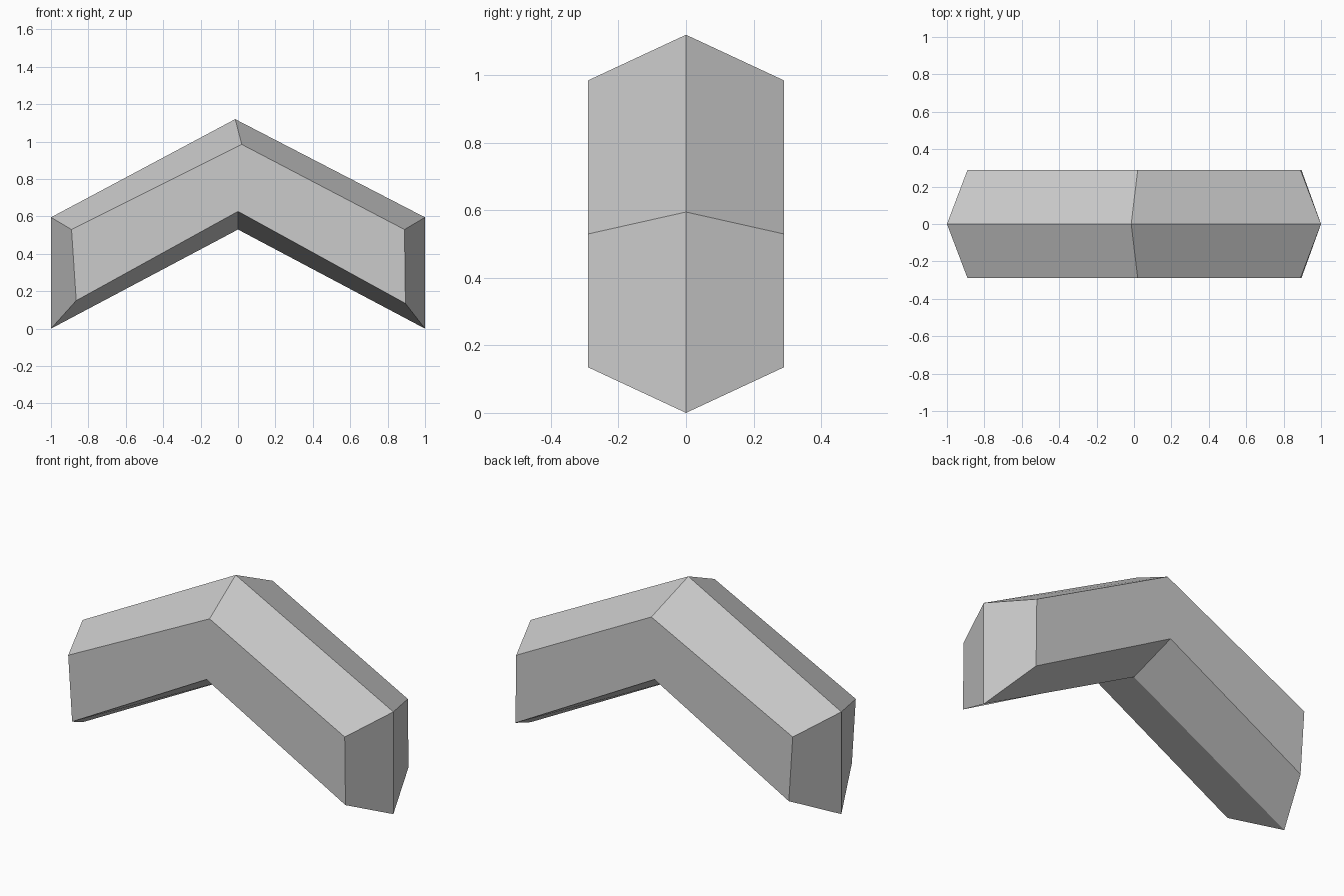
import bpy
import bmesh

# Remove the default object
cube = bpy.data.objects.get("Cube")
if cube:
    bpy.data.objects.remove(cube, do_unlink=True)

# Single flat colour
grey = bpy.data.materials.new("light_grey")
colour = (0.6, 0.6, 0.6, 1.0)
grey.diffuse_color = colour
grey.use_nodes = True
grey.node_tree.nodes["Principled BSDF"].inputs["Base Color"].default_value = colour

HALF_DEPTH = 0.29

# Stations along the chevron: ridge, shoulder, hip and keel as (x, z)
stations = [
    ((-1.0, 0.595), (-0.89, 0.53), (-0.865, 0.15), (-1.0, 0.0)),
    ((-0.015, 1.12), (0.02, 0.985), (0.0, 0.627), (0.0, 0.53)),
    ((1.0, 0.595), (0.89, 0.53), (0.895, 0.135), (1.0, 0.0)),
]


def add_ring(bm, ridge, shoulder, hip, keel):
    """Six-sided section, running from ridge down the front and up the back."""
    section = [(ridge, 0), (shoulder, -1), (hip, -1),
               (keel, 0), (hip, 1), (shoulder, 1)]
    return [bm.verts.new((p[0], side * HALF_DEPTH, p[1])) for p, side in section]


bm = bmesh.new()
rings = [add_ring(bm, *s) for s in stations]

# Long sides of both arms
for a, b in zip(rings, rings[1:]):
    for i in range(6):
        j = (i + 1) % 6
        bm.faces.new((a[i], a[j], b[j], b[i]))

# Wedge-shaped ends, each split along its upright edge
for ring in (rings[0], rings[-1]):
    bm.faces.new(ring[:4])
    bm.faces.new(ring[3:] + ring[:1])

bmesh.ops.recalc_face_normals(bm, faces=bm.faces[:])
mesh = bpy.data.meshes.new("chevron_beam")
bm.to_mesh(mesh)
bm.free()
mesh.materials.append(grey)
beam = bpy.data.objects.new("chevron_beam", mesh)
bpy.context.scene.collection.objects.link(beam)
